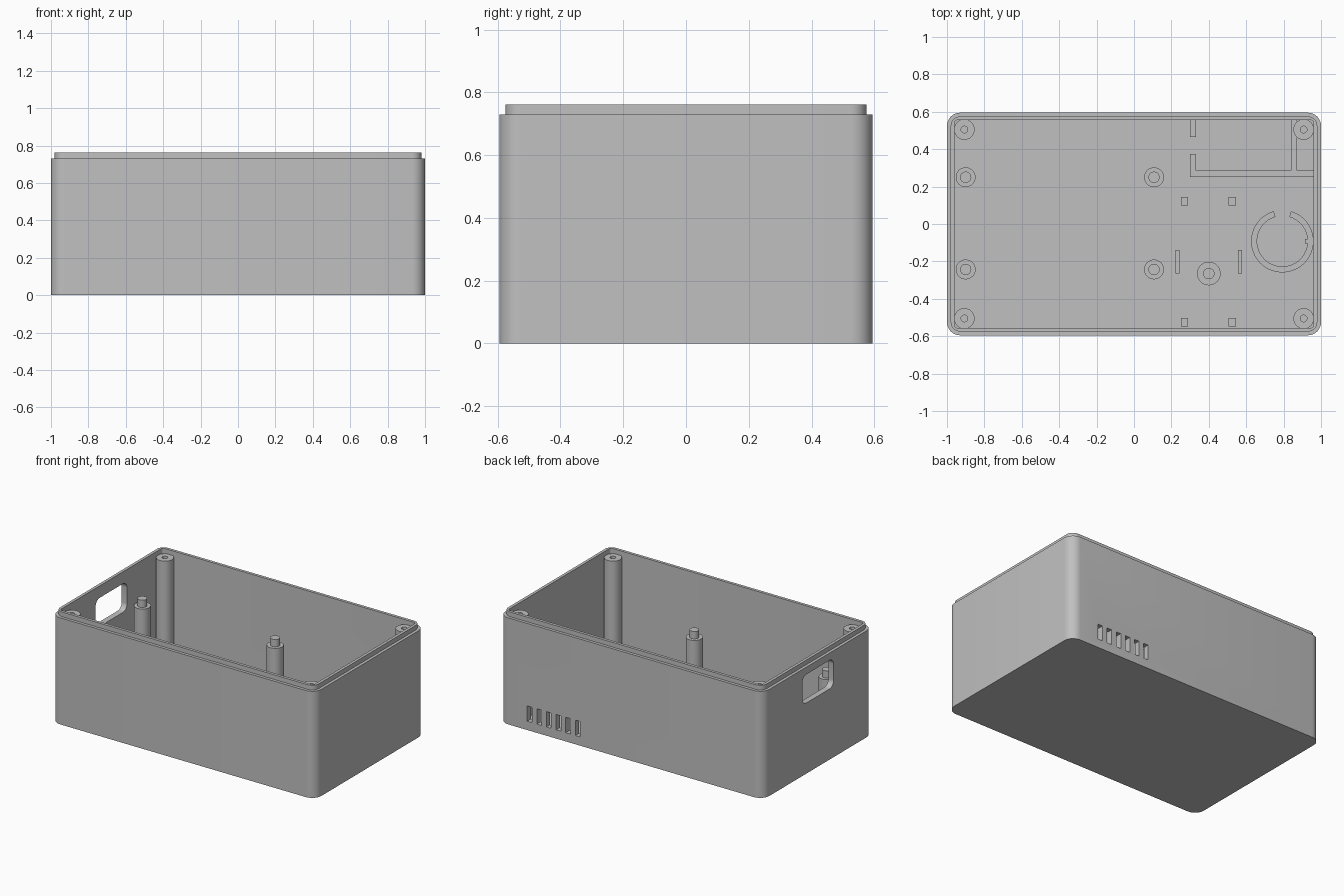
import bpy, bmesh
from math import sin, cos, pi, radians
from mathutils import Matrix

cube = bpy.data.objects.get("Cube")
if cube:
    bpy.data.objects.remove(cube, do_unlink=True)

GREY = (0.53, 0.53, 0.53, 1)
grey = bpy.data.materials.new("plain grey plastic")
grey.use_nodes = True
grey.diffuse_color = GREY
grey.node_tree.nodes["Principled BSDF"].inputs["Base Color"].default_value = GREY

HX, HY = 1.0, 0.595          # outer half sizes
STEP, WALL = 0.02, 0.04      # lip inset and wall thickness
RIM, TOP, FLOOR = 0.73, 0.762, 0.04
BASE = FLOOR - 0.01          # parts sink slightly into the floor


def finish(name, bm, loc=(0, 0, 0), helper=False):
    bmesh.ops.recalc_face_normals(bm, faces=bm.faces)
    me = bpy.data.meshes.new(name)
    bm.to_mesh(me)
    bm.free()
    me.materials.append(grey)
    ob = bpy.data.objects.new(name, me)
    ob.location = loc
    ob.hide_render = helper
    bpy.context.collection.objects.link(ob)
    return ob


def smooth(ob):
    bpy.ops.object.select_all(action='DESELECT')
    ob.select_set(True)
    bpy.context.view_layer.objects.active = ob
    bpy.ops.object.shade_smooth_by_angle(angle=radians(30))


def rounded(hx, hy, r, n=8):
    pts = []
    for k, (sx, sy) in enumerate(((1, 1), (-1, 1), (-1, -1), (1, -1))):
        for i in range(n + 1):
            a = (k + i / n) * pi / 2
            pts.append((sx * (hx - r) + r * cos(a), sy * (hy - r) + r * sin(a)))
    return pts


def loft(name, loops, loc=(0, 0, 0), rot=None, helper=False):
    """Skin a stack of (outline, z) loops and cap both ends."""
    bm = bmesh.new()
    rings = [[bm.verts.new((x, y, z)) for x, y in pts] for pts, z in loops]
    for a, b in zip(rings, rings[1:]):
        for i in range(len(a)):
            j = (i + 1) % len(a)
            bm.faces.new((a[i], a[j], b[j], b[i]))
    bm.faces.new(rings[0])
    bm.faces.new(rings[-1])
    if rot:
        bm.transform(rot)
    return finish(name, bm, loc, helper)


def lathe(name, profile, x, y, seg=32):
    """Round part from (radius, z) steps."""
    loops = [([(r * cos(2 * pi * i / seg), r * sin(2 * pi * i / seg))
               for i in range(seg)], z) for r, z in profile]
    ob = loft(name, loops, (x, y, 0))
    smooth(ob)


def block(name, x0, x1, y0, y1, z0, z1, helper=False):
    pts = [(x0, y0), (x1, y0), (x1, y1), (x0, y1)]
    return loft(name, [(pts, z0), (pts, z1)], helper=helper)


def cut(ob, cutter):
    mod = ob.modifiers.new("cut", 'BOOLEAN')
    mod.operation = 'DIFFERENCE'
    mod.solver = 'EXACT'
    mod.object = cutter
    bpy.context.view_layer.objects.active = ob
    bpy.ops.object.modifier_apply(modifier=mod.name)
    bpy.data.objects.remove(cutter, do_unlink=True)


# Box shell with stepped lip
outer = rounded(HX, HY, 0.07)
lip = rounded(HX - STEP, HY - STEP, 0.05)
inner = rounded(HX - WALL, HY - WALL, 0.015)
shell = loft("box_shell", [(outer, 0), (outer, RIM), (lip, RIM),
                           (lip, TOP), (inner, TOP), (inner, FLOOR)])

# Rounded socket opening in the right wall
cut(shell, loft("socket_cutter",
                [(rounded(0.098, 0.17, 0.045), 0), (rounded(0.098, 0.17, 0.045), 0.15)],
                (-1.06, 0, 0.582), Matrix.Rotation(pi / 2, 4, 'Y'), True))

# Row of vent slots in the back wall
for i in range(6):
    x = 0.404 + i * 0.073
    cut(shell, block("vent_cutter", x - 0.018, x + 0.018, 0.5, 0.7, 0.06, 0.165, True))
smooth(shell)

# Corner screw posts with blind holes
for sx in (-1, 1):
    for sy in (-1, 1):
        lathe("corner_post", [(0.055, BASE), (0.055, RIM), (0.018, RIM), (0.018, 0.5)],
              sx * 0.907, sy * 0.505)

# Tall board standoffs with locating pins
for x in (-0.9, 0.107):
    for y in (-0.243, 0.25):
        lathe("board_standoff", [(0.053, BASE), (0.053, 0.5), (0.03, 0.5), (0.03, 0.55)], x, y)

# Short standoff
lathe("short_standoff", [(0.063, BASE), (0.063, 0.13), (0.03, 0.13), (0.03, 0.18)], 0.4, -0.265)

# Small square pegs and retaining bars
for x in (0.27, 0.525):
    for y in (-0.525, 0.122):
        block("square_peg", x - 0.02, x + 0.02, y - 0.022, y + 0.022, BASE, 0.13)
for x in (0.233, 0.567):
    block("retaining_bar", x - 0.01, x + 0.01, -0.265, -0.138, BASE, 0.13)

# Compartment walls around the vents
WALL_TOP = 0.2
block("compartment_front_wall", 0.3, 0.97, 0.252, 0.285, BASE, WALL_TOP)
block("compartment_side_wall", 0.84, 0.872, 0.28, 0.565, BASE, WALL_TOP)
block("compartment_end_wall", 0.3, 0.332, 0.28, 0.375, BASE, WALL_TOP)
block("compartment_end_stub", 0.3, 0.332, 0.465, 0.565, BASE, WALL_TOP)

# Open round holder with a small key
CX, CY, N = 0.793, -0.092, 56
arc = [radians(106 + 328 * i / N) for i in range(N + 1)]
ring = [(CX + 0.167 * cos(a), CY + 0.167 * sin(a)) for a in arc]
ring += [(CX + 0.135 * cos(a), CY + 0.135 * sin(a)) for a in reversed(arc)]
smooth(loft("round_holder", [(ring, BASE), (ring, WALL_TOP)]))
block("holder_key", CX + 0.122, CX + 0.15, CY - 0.012, CY + 0.012, BASE, WALL_TOP)
